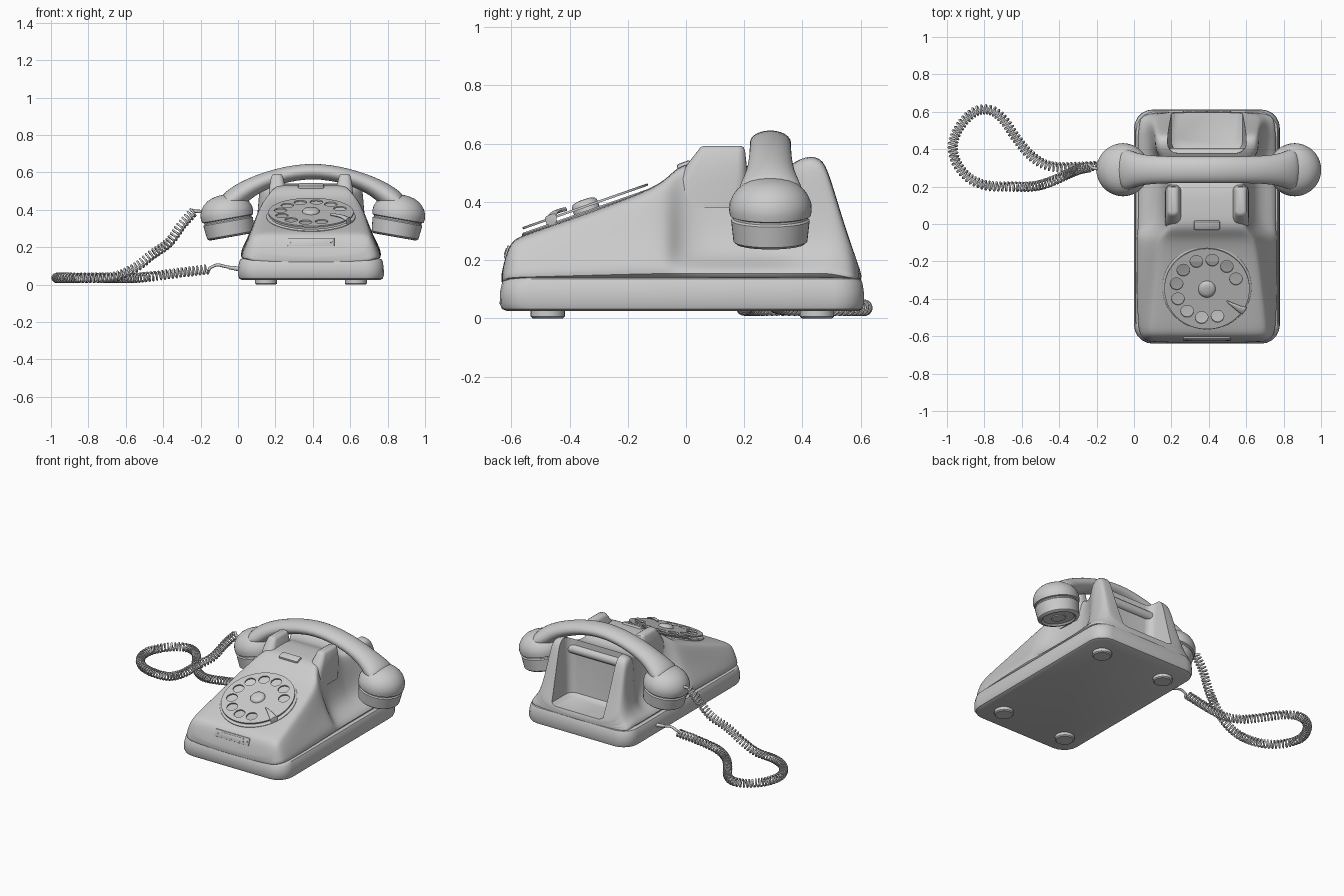
import bpy, bmesh, math
from mathutils import Vector, Matrix

if "Cube" in bpy.data.objects:
    bpy.data.objects.remove(bpy.data.objects["Cube"])

CX = 0.39          # body centre line
HX, HY = 0.40, 0.29  # handset centre


def finish(o, angle=40):
    bpy.ops.object.select_all(action='DESELECT')
    bpy.context.view_layer.objects.active = o
    o.select_set(True)
    bpy.ops.object.convert(target='MESH')
    bpy.ops.object.shade_smooth_by_angle(angle=math.radians(angle))
    return bpy.context.object


def loft(name, rings, subsurf=0, done=True):
    bm = bmesh.new()
    vs = [[bm.verts.new(p) for p in r] for r in rings]
    n = len(rings[0])
    for a, b in zip(vs, vs[1:]):
        for i in range(n):
            bm.faces.new((a[i], a[(i + 1) % n], b[(i + 1) % n], b[i]))
    bm.faces.new(vs[0])
    bm.faces.new(vs[-1])
    bmesh.ops.recalc_face_normals(bm, faces=bm.faces)
    me = bpy.data.meshes.new(name)
    bm.to_mesh(me)
    bm.free()
    o = bpy.data.objects.new(name, me)
    bpy.context.collection.objects.link(o)
    if subsurf:
        m = o.modifiers.new("smooth", 'SUBSURF')
        m.levels = m.render_levels = subsurf
    return finish(o) if done else o


def rrect(x0, x1, y0, y1, z, r, k=5):
    pts = []
    for i, (cx, cy) in enumerate(((x1 - r, y1 - r), (x0 + r, y1 - r), (x0 + r, y0 + r), (x1 - r, y0 + r))):
        for j in range(k + 1):
            a = math.pi / 2 * (i + j / k)
            pts.append((cx + r * math.cos(a), cy + r * math.sin(a), z))
    return pts


def circle(r, z, mat=Matrix(), n=40):
    return [mat @ Vector((r * math.cos(2 * math.pi * i / n), r * math.sin(2 * math.pi * i / n), z)) for i in range(n)]


def revolve(name, profile, mat=Matrix(), n=40):
    return loft(name, [circle(r, z, mat, n) for z, r in profile])


def box(name, size, mat, bevel=0.004):
    bpy.ops.mesh.primitive_cube_add(size=1)
    o = bpy.context.object
    o.name = name
    o.data.transform(mat @ Matrix.Diagonal((*size, 1)))
    b = o.modifiers.new("bevel", 'BEVEL')
    b.width, b.segments = bevel, 2
    return finish(o)


def tube(name, pts, r, res=1):
    cu = bpy.data.curves.new(name, 'CURVE')
    cu.dimensions = '3D'
    cu.bevel_depth, cu.bevel_resolution, cu.use_fill_caps = r, res, True
    s = cu.splines.new('POLY')
    s.points.add(len(pts) - 1)
    for p, q in zip(s.points, pts):
        p.co = (*q, 1)
    o = bpy.data.objects.new(name, cu)
    bpy.context.collection.objects.link(o)
    return finish(o, 60)


def catmull(pts, k):
    p = [Vector(q) for q in pts]
    p = [2 * p[0] - p[1]] + p + [2 * p[-1] - p[-2]]
    out = []
    for a, b, c, d in zip(p, p[1:], p[2:], p[3:]):
        for i in range(k):
            t = i / k
            out.append(0.5 * (2 * b + (c - a) * t + (2 * a - 5 * b + 4 * c - d) * t * t + (3 * b - a - 3 * c + d) * t ** 3))
    return out + [p[-2]]


# base tray and feet
loft("base_tray", [rrect(i, 0.78 - i, -0.64 + f, 0.612 - i, z, 0.1) for z, i, f in
     ((0.025, 0.02, 0.025), (0.032, 0.006, 0.008), (0.05, 0, 0), (0.09, 0.001, 0.001),
      (0.122, 0.006, 0.008), (0.135, 0.012, 0.016), (0.14, 0.024, 0.03))])
for x in (0.15, 0.63):
    for y in (-0.475, 0.45):
        revolve("foot", ((0, 0.052), (0.006, 0.059), (0.04, 0.059)), Matrix.Translation((x, y, 0)), 24)

# upper shell: cross-sections along y (y, top z, top / middle / ledge / bottom half widths)
sections = [
    (-.635, .15, .28, .29, .30, .30), (-.62, .215, .30, .315, .325, .33), (-.60, .268, .32, .34, .35, .355),
    (-.55, .29, .32, .35, .365, .37), (-.35, .358, .30, .34, .367, .375), (-.12, .443, .275, .32, .365, .376),
    (-.06, .485, .245, .30, .36, .376), (-.02, .53, .21, .24, .30, .376), (.06, .535, .20, .22, .265, .376),
    (.20, .535, .20, .22, .26, .376), (.25, .50, .20, .22, .26, .376), (.34, .505, .24, .24, .27, .376),
    (.39, .555, .275, .28, .30, .376), (.465, .562, .275, .285, .31, .376), (.495, .49, .275, .29, .32, .37),
    (.55, .30, .28, .31, .34, .365), (.605, .15, .29, .31, .33, .34)]


def section(y, zt, wt, wm, wl, wb):
    h = zt - 0.14
    half = [(wt * 0.5, zt), (wt - 0.02, zt), (wt + 0.003, zt - min(0.025, h * 0.3)), (wm, 0.14 + 0.5 * h),
            (wl, 0.14 + min(0.07, 0.22 * h)), (wb, 0.14 + min(0.03, 0.1 * h)), (wb, 0.11)]
    return [(CX + x, y, z) for x, z in half] + [(CX - x, y, z) for x, z in reversed(half)]


shell = loft("upper_shell", [section(*s) for s in sections], 2, False)
niche = loft("niche_cutter", [rrect(CX - w, CX + w, y, 0.9, z, 0.05) for z, w, y in
             ((0.175, 0.165, 0.41), (0.19, 0.19, 0.39), (0.35, 0.2, 0.38), (0.75, 0.22, 0.38))])
niche.hide_render = True
cut = shell.modifiers.new("niche", 'BOOLEAN')
cut.operation, cut.object, cut.solver = 'DIFFERENCE', niche, 'EXACT'
finish(shell)
bpy.data.objects.remove(niche)

# carrying bar, front cradle horns, small top catch
revolve("carry_bar", ((-0.2, 0.03), (0.2, 0.03)),
        Matrix.Translation((CX, 0.375, 0.472)) @ Matrix.Rotation(math.pi / 2, 4, 'Y'), 24)
for s in (-1, 1):
    loft("cradle_horn", [rrect(CX + s * c - w, CX + s * c + w, y0, y1, z, w * 0.8) for z, c, w, y0, y1 in
         ((0.38, .165, .062, -.05, .21), (0.48, .175, .05, -.025, .212), (0.53, .18, .041, .005, .208),
          (0.575, .181, .032, .04, .203), (0.587, .181, .026, .048, .198), (0.592, .181, .016, .06, .188))])
box("top_catch", (0.14, 0.05, 0.03), Matrix.Translation((CX, -0.005, 0.522)) @ Matrix.Rotation(0.35, 4, 'X'), 0.008)

# dial, built flat and tilted onto the slope
D = Matrix.Translation((CX, -0.338, 0.362)) @ Matrix.Rotation(math.radians(19.3), 4, 'X')
revolve("dial_plate", ((-0.02, 0.238), (0.004, 0.238), (0.009, 0.232), (0.009, 0.222), (0.004, 0.215)), D, 64)
cu = bpy.data.curves.new("finger_wheel", 'CURVE')
cu.dimensions, cu.fill_mode, cu.extrude = '2D', 'BOTH', 0.004
holes = [(0.165 * math.cos(math.radians(20 + 30 * k)), 0.165 * math.sin(math.radians(20 + 30 * k)), 0.034) for k in range(10)]
for x, y, r in [(0, 0, 0.228)] + holes:
    n = 64 if r > 0.1 else 24
    sp = cu.splines.new('POLY')
    sp.points.add(n - 1)
    sp.use_cyclic_u = True
    for p, q in zip(sp.points, circle(r, 0, n=n)):
        p.co = (x + q.x, y + q.y, 0, 1)
wheel = bpy.data.objects.new("finger_wheel", cu)
bpy.context.collection.objects.link(wheel)
wheel.matrix_world = D @ Matrix.Translation((0, 0, 0.024))
finish(wheel)
revolve("dial_hub", ((0, 0.046), (0.034, 0.046), (0.042, 0.04), (0.047, 0.025), (0.048, 0.008)), D, 32)
stop = D @ Matrix.Rotation(math.radians(-32), 4, 'Z')
loft("finger_stop", [[stop @ Vector((x, w * math.cos(a), z + 0.007 * math.sin(a)))
     for a in [math.pi * i / 6 for i in range(12)]] for x, w, z in
     ((0.24, 0.022, 0.01), (0.235, 0.024, 0.03), (0.2, 0.017, 0.039), (0.15, 0.008, 0.039), (0.125, 0.004, 0.037))])

# label plate on the front face
P = Matrix.Translation((CX, -0.610, 0.226)) @ Matrix.Rotation(math.radians(-17), 4, 'X')
box("label_plate", (0.25, 0.02, 0.046), P, 0.003)
box("label_insert", (0.17, 0.004, 0.026), P @ Matrix.Translation((0, -0.011, 0)), 0.001)
for s in (-1, 1):
    revolve("label_screw", ((0, 0.006), (0.013, 0.006)),
            P @ Matrix.Translation((s * 0.108, 0, 0)) @ Matrix.Rotation(math.pi / 2, 4, 'X'), 12)

# handset grip: (offset, z, half width, half height), mirrored
left = [(-.48, .42, .115, .045), (-.43, .45, .108, .06), (-.385, .485, .09, .057), (-.34, .515, .08, .051),
        (-.27, .55, .074, .046), (-.18, .58, .072, .043), (-.09, .599, .071, .042), (0, .606, .071, .042)]
path = left + [(-d, z, w, h) for d, z, w, h in reversed(left[:-1])]
rings = []
for i, (d, z, w, h) in enumerate(path):
    a, b = path[max(i - 1, 0)], path[min(i + 1, len(path) - 1)]
    n = Vector((a[1] - b[1], 0, b[0] - a[0])).normalized()
    rings.append([Vector((HX + d, HY + w * math.cos(t), z)) + n * h * math.sin(t)
                  for t in [math.pi * k / 12 for k in range(24)]])
loft("handset_grip", rings, 1)

# ear and mouth cups
cup = ((.01, .095), (0, .105), (.002, .118), (.01, .127), (.083, .135), (.089, .128), (.096, .128), (.1, .139),
       (.12, .142), (.145, .140), (.17, .129), (.19, .114), (.208, .092), (.22, .066), (.227, .035), (.229, .01))
for name, s in (("left_cup", -1), ("right_cup", 1)):
    M = Matrix.Translation((HX + s * 0.438, HY, 0.255)) @ Matrix.Rotation(s * math.radians(10), 4, 'Y')
    revolve(name, cup, M)
    revolve(name + "_grille", ((0, 0.045), (0.02, 0.045)), M @ Matrix.Translation((0, 0, 0.004)), 24)

# coiled cord from the left cup, round the floor loop, back to the base
ctrl = [(-.235, .305, .392), (-.30, .29, .32), (-.37, .26, .225), (-.46, .22, .16), (-.55, .20, .09), (-.66, .20, .042),
        (-.78, .205, .036), (-.88, .245, .036), (-.95, .33, .036), (-.968, .43, .036), (-.925, .53, .036), (-.85, .60, .036),
        (-.77, .61, .036), (-.70, .56, .036), (-.63, .46, .036), (-.55, .365, .036), (-.45, .31, .045), (-.3, .305, .065),
        (-.16, .315, .082)]
track = catmull(ctrl, 70)
coil, dist = [], 0
for i in range(1, len(track)):
    t = track[i] - track[i - 1]
    dist += t.length
    side = t.cross(Vector((0, 0, 1))).normalized()
    up = side.cross(t).normalized()
    ang = 2 * math.pi * dist / 0.021
    coil.append(track[i] + 0.023 * (side * math.cos(ang) + up * math.sin(ang)))
tube("coiled_cord", coil, 0.0055)
tube("cord_lead_base", [coil[-1]] + catmull([(-.15, .31, .09), (-.11, .31, .105), (-.06, .305, .095), (0.03, .30, .08)], 6), 0.008, 2)
tube("cord_lead_handset", [(-.15, .29, .385), (-.21, .298, .392), (-.225, .302, .392), coil[0]], 0.009, 2)
revolve("cord_sleeve", ((0, 0.014), (0.07, 0.009)),
        Matrix.Translation((0.02, 0.302, 0.082)) @ Matrix.Rotation(math.radians(-82), 4, 'Y'), 16)
